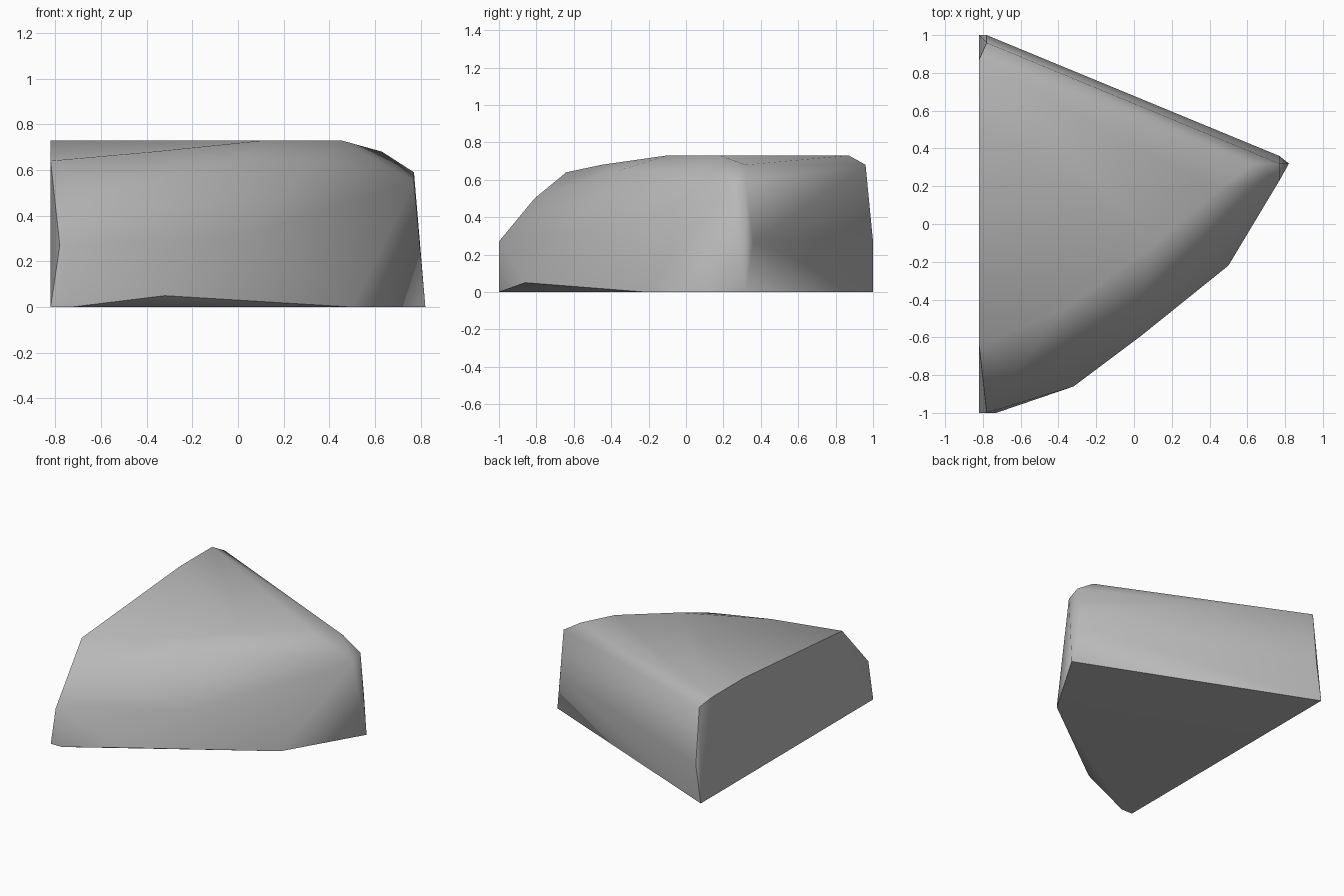
import bpy
import bmesh
import math

default_cube = bpy.data.objects.get("Cube")
if default_cube:
    bpy.data.objects.remove(default_cube, do_unlink=True)


def make_material(name, grey):
    material = bpy.data.materials.new(name)
    material.use_nodes = True
    colour = (grey, grey, grey, 1.0)
    material.diffuse_color = colour
    shader = material.node_tree.nodes["Principled BSDF"]
    shader.inputs["Base Color"].default_value = colour
    shader.inputs["Roughness"].default_value = 0.9
    return material


LEFT_WALL = -0.82  # flat cut side of the boulder
CREST = 0.73       # height of the flat top

# Corner points of the boulder, from the ground up
ground_corners = [
    (LEFT_WALL, -1, 0), (-0.73, -1, 0), (0.5, -0.22, 0),
    (0.82, 0.32, 0), (LEFT_WALL, 1, 0),
]
side_corners = [
    (-0.32, -0.86, 0.05), (0.04, -0.59, 0.32), (-0.78, -1, 0.27),
    (0.77, 0.36, 0.27), (-0.78, 1, 0.27),
]
shoulder_corners = [
    (-0.64, -0.81, 0.5), (LEFT_WALL, -0.64, 0.64), (-0.37, -0.45, 0.68),
    (0.04, -0.36, 0.65), (0.34, -0.13, 0.63), (0.77, 0.23, 0.55),
    (0.77, 0.32, 0.59), (0.63, 0.32, 0.68), (-0.78, 0.96, 0.68),
]
crest_corners = [
    (LEFT_WALL, 0.5, CREST), (0.12, -0.1, CREST),
    (0.45, 0.18, CREST), (LEFT_WALL, 0.87, CREST),
]


def build_boulder(name, corners, material):
    """Wrap the corners in a faceted shell and shade its soft edges smooth."""
    bm = bmesh.new()
    for corner in corners:
        bm.verts.new(corner)
    bmesh.ops.convex_hull(bm, input=bm.verts[:])
    loose = [v for v in bm.verts if not v.link_faces]
    bmesh.ops.delete(bm, geom=loose, context="VERTS")

    # Merge flat triangles into whole facets
    bmesh.ops.dissolve_limit(bm, angle_limit=math.radians(1),
                             verts=bm.verts[:], edges=bm.edges[:])
    bmesh.ops.recalc_face_normals(bm, faces=bm.faces[:])

    mesh = bpy.data.meshes.new(name)
    bm.to_mesh(mesh)
    bm.free()
    mesh.materials.append(material)
    boulder = bpy.data.objects.new(name, mesh)
    bpy.context.collection.objects.link(boulder)

    bpy.ops.object.select_all(action="DESELECT")
    boulder.select_set(True)
    bpy.context.view_layer.objects.active = boulder
    bpy.ops.object.shade_smooth_by_angle(angle=math.radians(55))
    return boulder


stone_grey = make_material("stone grey", 0.48)
build_boulder("boulder",
              ground_corners + side_corners + shoulder_corners + crest_corners,
              stone_grey)
